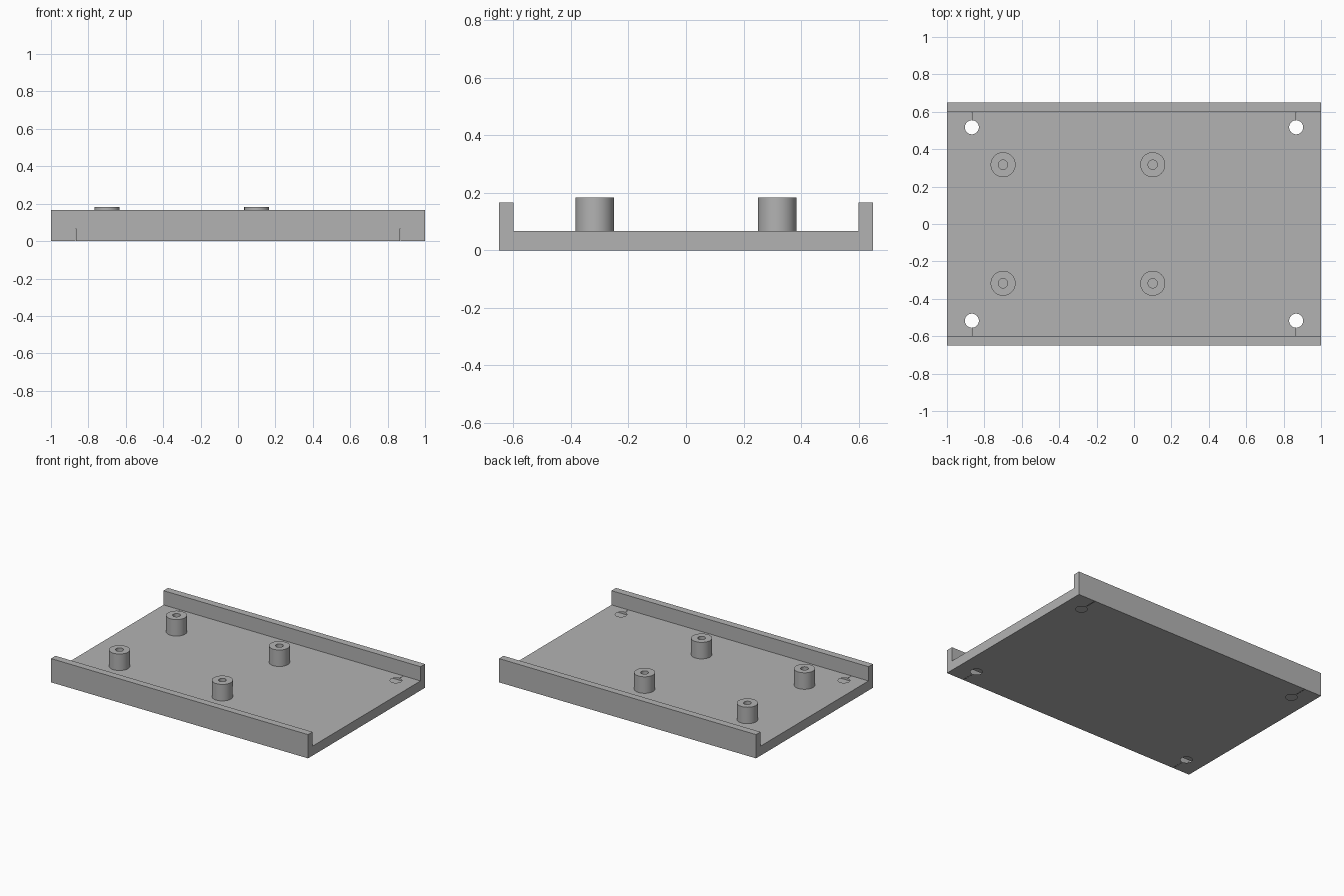
import bpy
import math

cube = bpy.data.objects.get("Cube")
if cube:
    bpy.data.objects.remove(cube, do_unlink=True)

HALF_X, HALF_Y = 1.0, 0.65
FLOOR, WALL_TOP, POST_TOP = 0.067, 0.167, 0.183
WALL = 0.05

grey = bpy.data.materials.new("Plain grey")
grey.use_nodes = True
colour = (0.45, 0.45, 0.45, 1)
grey.diffuse_color = colour
grey.node_tree.nodes["Principled BSDF"].inputs["Base Color"].default_value = colour


def cylinder(name, x, y, radius, low, high):
    bpy.ops.mesh.primitive_cylinder_add(
        vertices=48, radius=radius, depth=high - low, location=(x, y, (low + high) / 2))
    obj = bpy.context.object
    obj.name = name
    return obj


def box(name, x, y, z, size):
    bpy.ops.mesh.primitive_cube_add(size=1, location=(x, y, z))
    obj = bpy.context.object
    obj.name = name
    obj.scale = size
    bpy.ops.object.transform_apply(location=False, rotation=False, scale=True)
    return obj


def cut(target, cutter):
    """Subtract the cutter, then hide it."""
    mod = target.modifiers.new(cutter.name, "BOOLEAN")
    mod.operation = "DIFFERENCE"
    mod.solver = "EXACT"
    mod.object = cutter
    bpy.context.view_layer.objects.active = target
    bpy.ops.object.modifier_apply(modifier=mod.name)
    bpy.data.objects.remove(cutter, do_unlink=True)


def finish(obj):
    obj.data.materials.clear()
    obj.data.materials.append(grey)
    bpy.ops.object.select_all(action="DESELECT")
    obj.select_set(True)
    bpy.context.view_layer.objects.active = obj
    bpy.ops.object.shade_smooth_by_angle(angle=math.radians(30))


# Tray: a U-shaped profile run along x
inner = HALF_Y - WALL
profile = [(-HALF_Y, 0), (HALF_Y, 0), (HALF_Y, WALL_TOP), (inner, WALL_TOP),
           (inner, FLOOR), (-inner, FLOOR), (-inner, WALL_TOP), (-HALF_Y, WALL_TOP)]
n = len(profile)
verts = [(x, y, z) for x in (-HALF_X, HALF_X) for y, z in profile]
sides = [(i, i + n, (i + 1) % n + n, (i + 1) % n) for i in range(n)]
ends = [tuple(reversed(range(n))), tuple(range(n, 2 * n))]
mesh = bpy.data.meshes.new("tray")
mesh.from_pydata(verts, [], sides + ends)
tray = bpy.data.objects.new("tray", mesh)
bpy.context.collection.objects.link(tray)

# Corner screw holes, each with a hairline slit out through the wall
for sx in (-1, 1):
    for sy in (-1, 1):
        x, y = sx * 0.867, sy * 0.517
        cut(tray, cylinder("screw_hole", x, y, 0.0375, -0.05, 0.12))
        outer = HALF_Y + 0.05
        length = outer - abs(y)
        cut(tray, box("slit", x, sy * (outer - length / 2), (FLOOR - 0.05) / 2,
                      (0.002, length, FLOOR + 0.05)))
# Consistent outward normals
bpy.ops.object.select_all(action="DESELECT")
tray.select_set(True)
bpy.context.view_layer.objects.active = tray
bpy.ops.object.mode_set(mode="EDIT")
bpy.ops.mesh.select_all(action="SELECT")
bpy.ops.mesh.normals_make_consistent(inside=False)
bpy.ops.object.mode_set(mode="OBJECT")
finish(tray)

# Hollow standoff posts
for x, end in ((-0.7, "right"), (0.1, "left")):
    for y, side in ((-0.317, "front"), (0.317, "back")):
        post = cylinder(f"post_{side}_{end}", x, y, 0.0667, FLOOR, POST_TOP)
        cut(post, cylinder("post_bore", x, y, 0.025, FLOOR - 0.02, POST_TOP + 0.02))
        finish(post)
